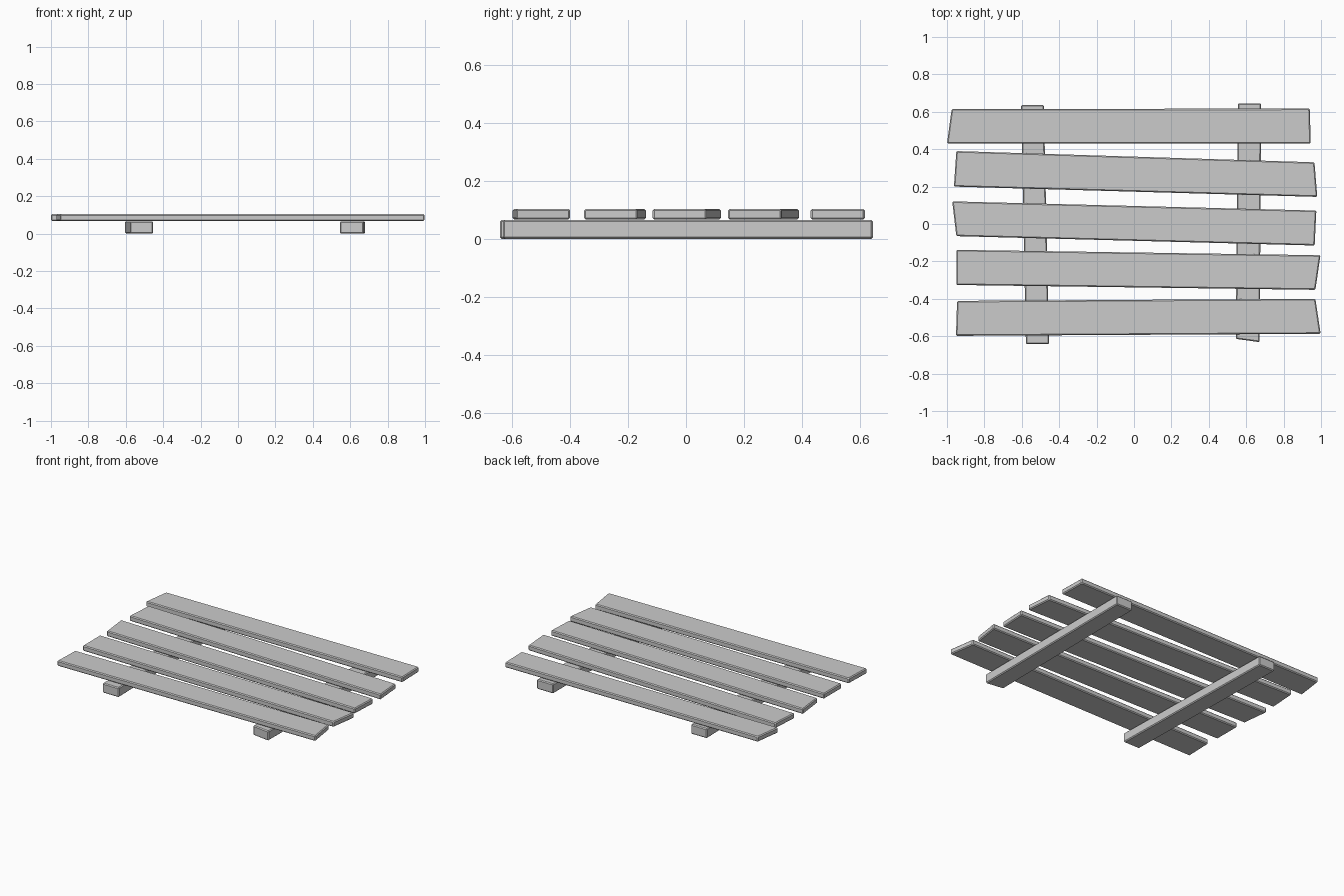
import bpy, bmesh

if "Cube" in bpy.data.objects:
    bpy.data.objects.remove(bpy.data.objects["Cube"])


def board(name, corners, z0, z1, bevel=0.006):
    """Extrude a four-cornered outline into a board with softened edges."""
    bm = bmesh.new()
    face = bm.faces.new([bm.verts.new((x, y, z0)) for x, y in corners])
    top = bmesh.ops.extrude_face_region(bm, geom=[face])["geom"]
    for v in top:
        if isinstance(v, bmesh.types.BMVert):
            v.co.z = z1
    bmesh.ops.recalc_face_normals(bm, faces=bm.faces[:])
    mesh = bpy.data.meshes.new(name)
    bm.to_mesh(mesh)
    bm.free()
    obj = bpy.data.objects.new(name, mesh)
    bpy.context.collection.objects.link(obj)
    mod = obj.modifiers.new("soft_edges", 'BEVEL')
    mod.width = bevel
    mod.segments = 1
    return obj


# Crooked top planks, back to front: left-front, right-front, right-back, left-back
planks = [
    [(-1.0, 0.43), (0.945, 0.43), (0.94, 0.617), (-0.975, 0.615)],
    [(-0.963, 0.20), (0.98, 0.145), (0.965, 0.33), (-0.95, 0.39)],
    [(-0.95, -0.065), (0.966, -0.115), (0.975, 0.072), (-0.972, 0.121)],
    [(-0.95, -0.326), (0.97, -0.352), (0.997, -0.167), (-0.95, -0.138)],
    [(-0.952, -0.598), (0.998, -0.587), (0.97, -0.4), (-0.946, -0.411)],
]
for i, outline in enumerate(planks, 1):
    board(f"plank_{i}", outline, 0.067, 0.104)

# Two support rails underneath
rails = {
    "left_rail": [(-0.578, -0.642), (-0.454, -0.642), (-0.482, 0.637), (-0.604, 0.637)],
    "right_rail": [(0.544, -0.614), (0.672, -0.632), (0.68, 0.645), (0.555, 0.645)],
}
for name, outline in rails.items():
    board(name, outline, 0.0, 0.066)
